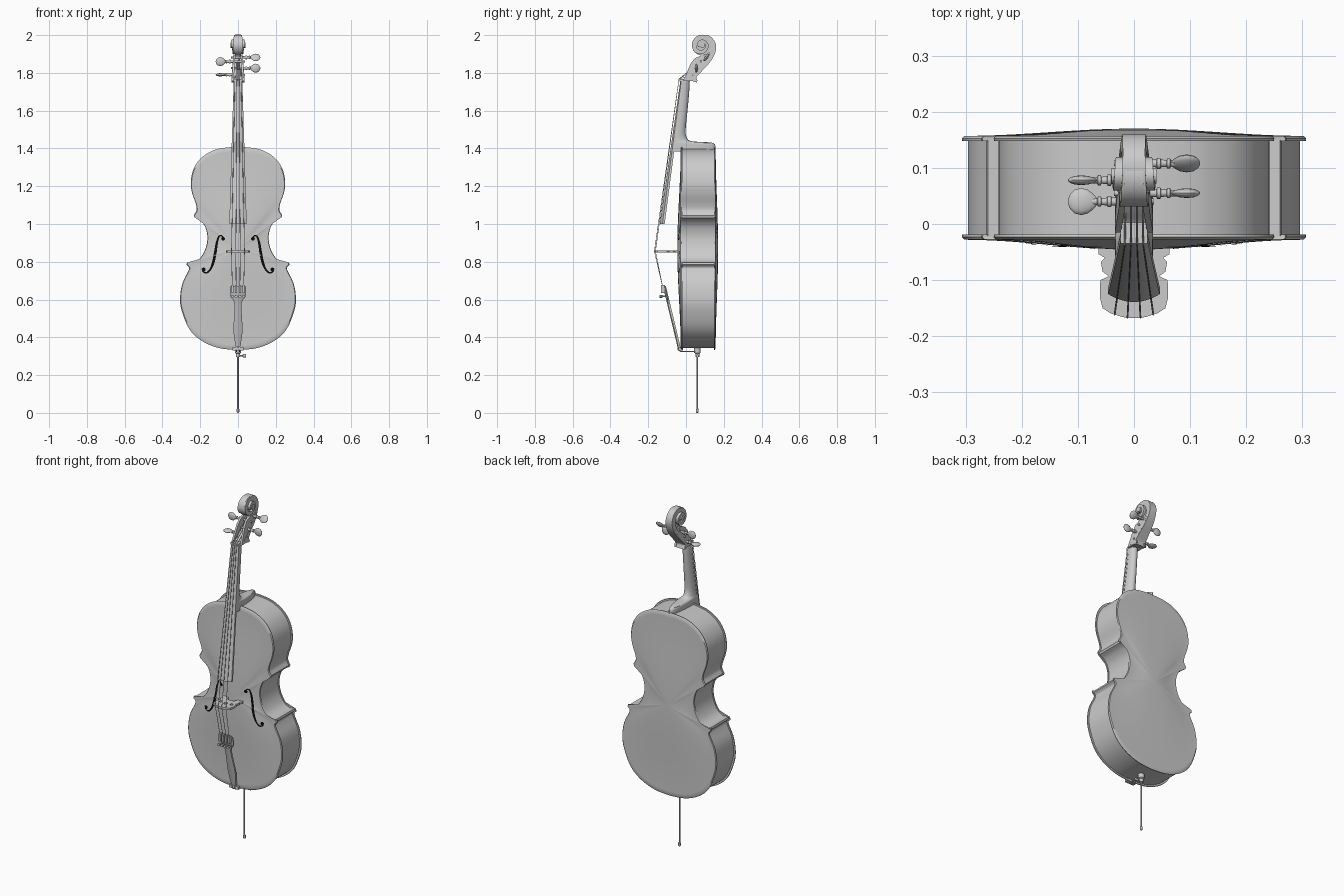
import bpy, bmesh, math
from mathutils import Vector
from mathutils.bvhtree import BVHTree

cube = bpy.data.objects.get("Cube")
if cube:
    bpy.data.objects.remove(cube, do_unlink=True)


def material(name, value):
    m = bpy.data.materials.new(name)
    m.use_nodes = True
    m.diffuse_color = (value, value, value, 1)
    m.node_tree.nodes["Principled BSDF"].inputs["Base Color"].default_value = m.diffuse_color
    return m


GREY, BLACK = material("light grey", 0.6), material("black", 0.003)


def finish(name, mesh, mat=GREY, smooth=True):
    mesh.materials.clear()
    mesh.materials.append(mat)
    ob = bpy.data.objects.new(name, mesh)
    bpy.context.collection.objects.link(ob)
    bpy.ops.object.select_all(action='DESELECT')
    ob.select_set(True)
    bpy.context.view_layer.objects.active = ob
    if smooth:
        bpy.ops.object.shade_smooth_by_angle(angle=math.radians(35))
    return ob


def loft(name, rings, mat=GREY):
    """Skin a list of closed rings and cap both ends."""
    bm = bmesh.new()
    rows = [[bm.verts.new(p) for p in ring] for ring in rings]
    n = len(rows[0])
    for a, b in zip(rows, rows[1:]):
        for i in range(n):
            j = (i + 1) % n
            bm.faces.new((a[i], a[j], b[j], b[i]))
    bm.faces.new(rows[0])
    bm.faces.new(rows[-1])
    bmesh.ops.recalc_face_normals(bm, faces=bm.faces)
    mesh = bpy.data.meshes.new(name)
    bm.to_mesh(mesh)
    bm.free()
    return finish(name, mesh, mat)


def smooth_path(pts, n=5):
    """Catmull-Rom through tuples of any size."""
    p = [pts[0], *pts, pts[-1]]
    out = []
    for a, b, c, d in zip(p, p[1:], p[2:], p[3:]):
        for k in range(n):
            t = k / n
            out.append(tuple(0.5 * (2 * q + (r - o) * t + (2 * o - 5 * q + 4 * r - s) * t * t
                                    + (3 * q - o - 3 * r + s) * t ** 3)
                             for o, q, r, s in zip(a, b, c, d)))
    return out + [tuple(pts[-1])]


def lathe(name, origin, axis, profile, side, flat=1, n=16):
    axis, side, origin = Vector(axis), Vector(side), Vector(origin)
    other = axis.cross(side)
    angles = [math.tau * k / n for k in range(n)]
    return loft(name, [[origin + axis * d + side * r * math.cos(a) + other * r * flat * math.sin(a)
                        for a in angles] for d, r in profile])


def from_curve(name, loops, closed, bevel=0, extrude=0):
    cu = bpy.data.curves.new(name, 'CURVE')
    cu.dimensions = '2D' if closed else '3D'
    if closed:
        cu.fill_mode = 'BOTH'
    cu.bevel_depth, cu.bevel_resolution, cu.extrude = bevel, 1, extrude
    for pts in loops:
        sp = cu.splines.new('POLY')
        sp.points.add(len(pts) - 1)
        for q, p in zip(sp.points, pts):
            q.co = (*p, 1)
        sp.use_cyclic_u = closed
    tmp = bpy.data.objects.new(name + "_path", cu)
    bpy.context.collection.objects.link(tmp)
    dg = bpy.context.evaluated_depsgraph_get()
    mesh = bpy.data.meshes.new_from_object(tmp.evaluated_get(dg))
    bpy.data.objects.remove(tmp, do_unlink=True)
    return finish(name, mesh)


def box(name, lo, hi):
    return loft(name, [[(lo[0], lo[1], z), (hi[0], lo[1], z), (hi[0], hi[1], z), (lo[0], hi[1], z)]
                       for z in (lo[2], hi[2])])


# Body outline: lower bout, waist, upper bout
lower = [(0, .333), (.1, .343), (.19, .38), (.255, .44), (.295, .53), (.307, .6),
         (.296, .68), (.266, .745), (.259, .768), (.273, .784)]
waist = [(.27, .796), (.235, .797), (.2, .82), (.172, .87), (.162, .93), (.174, .985), (.2, 1.02), (.23, 1.036)]
upper = [(.234, 1.047), (.219, 1.075), (.224, 1.11), (.243, 1.165), (.25, 1.22), (.236, 1.29),
         (.195, 1.35), (.13, 1.39), (.06, 1.405), (0, 1.407)]
half = smooth_path(lower) + smooth_path(waist) + smooth_path(upper)
outline = half + [(-x, z) for x, z in reversed(half[1:-1])]
MID = .87


def body_ring(y, sx, sz=None):
    sz = sx if sz is None else sz
    return [(x * sx, y, MID + (z - MID) * sz) for x, z in outline]


def plate(name, inner, edge, height):
    scales = [.985, .95, .9, .83, .75, .66, .56, .46, .36, .26, .16, .08, .02]
    rings = [body_ring(inner, .97), body_ring(inner, .997), body_ring((inner + edge) / 2, 1)]
    rings += [body_ring(edge + height * (.5 + .5 * math.cos(math.pi * s)), s) for s in scales]
    return loft(name, rings)


front = plate("front_plate", -.019, -.028, -.018)
plate("back_plate", .148, .157, .013)
loft("ribs", [body_ring(-.021, .965, .982), body_ring(.15, .965, .982)])

# Sound holes laid on the arched front
tree = BVHTree.FromPolygons([v.co for v in front.data.vertices], [p.vertices[:] for p in front.data.polygons])


def on_front(x, z):
    hit = tree.ray_cast(Vector((x, -1, z)), Vector((0, 1, 0)))[0]
    return (x, hit.y - .002, z)


def sound_hole(name, side):
    path = smooth_path([(.075, .918, .003), (.084, .936, .003), (.1, .935, .004), (.112, .9, .006),
                        (.12, .85, .007), (.13, .8, .007), (.145, .762, .005), (.165, .742, .004),
                        (.185, .748, .003), (.19, .766, .003)])
    bm = bmesh.new()
    pairs = []
    for i, (x, z, w) in enumerate(path):
        a, b = path[max(i - 1, 0)], path[min(i + 1, len(path) - 1)]
        t = Vector((b[0] - a[0], b[1] - a[1])).normalized() * w
        pairs.append([bm.verts.new(on_front(side * (x - k * t.y), z + k * t.x)) for k in (-side, side)])
    for (a, b), (c, d) in zip(pairs, pairs[1:]):
        bm.faces.new((a, b, d, c))
    for cx, cz in ((.079, .922), (.181, .759)):
        bm.faces.new([bm.verts.new(on_front(side * cx + .01 * math.cos(k * math.tau / 14),
                                            cz + .01 * math.sin(k * math.tau / 14))) for k in range(14)][::1])
    for f in bm.faces:
        f.normal_update()
        if f.normal.y > 0:
            f.normal_flip()
    mesh = bpy.data.meshes.new(name)
    bm.to_mesh(mesh)
    bm.free()
    finish(name, mesh, BLACK, False)


sound_hole("left_sound_hole", 1)
sound_hole("right_sound_hole", -1)


# Neck with heel running over the top of the body
def d_section(z, w, yf, yb):
    arc = [math.pi * k / 14 for k in range(15)]
    return [(w * math.cos(a), yf + (yb - yf) * (.15 + .85 * math.sin(a)), z) for a in arc] + \
           [(-w, yf, z), (w, yf, z)]


loft("neck", [d_section(*r) for r in smooth_path(
    [(1.757, .024, -.018, .02), (1.7, .024, -.025, .017), (1.6, .026, -.038, .008), (1.5, .029, -.052, -.002),
     (1.46, .03, -.057, .003), (1.438, .032, -.06, .03), (1.43, .033, -.062, .14),
     (1.405, .034, -.064, .155), (1.383, .034, -.064, .15)], 3)])


# Fingerboard and tailpiece share an arched section
def board(name, rows):
    steps = [k / 6 for k in range(-6, 7)]
    loft(name, [[(s * w, yf + sag * s * s, z) for s in steps] + [(w, yf + thick, z), (-w, yf + thick, z)]
                for z, w, yf, sag, thick in rows])


board("fingerboard", [(1.0, .046, -.139, .014, .026), (1.757, .023, -.03, .005, .016)])
board("tailpiece", [(z, w, -.122 + (.67 - z) * .24, w / 4, .016) for z, w in smooth_path(
    [(.672, .036), (.665, .042), (.62, .041), (.595, .025), (.56, .018), (.45, .024), (.4, .02), (.352, .013)], 4)])
box("nut", (-.024, -.035, 1.755), (.024, .005, 1.768))
box("saddle", (-.03, -.04, .331), (.03, -.015, .348))

# Bridge with pierced centre and sides
edge = [(0, -.072), (.022, -.067), (.032, -.04), (.063, -.04), (.063, -.054), (.052, -.06), (.059, -.068),
        (.056, -.085), (.045, -.093), (.06, -.1), (.061, -.13), (.056, -.15), (.042, -.159), (.02, -.166)]
rim = edge + [(0, -.168)] + [(-x, y) for x, y in reversed(edge[1:])]
holes = [[(cx + r * math.cos(k * math.tau / 12), cy + r * 1.3 * math.sin(k * math.tau / 12)) for k in range(12)]
         for cx, cy, r in ((0, -.115, .01), (.035, -.11, .008), (-.035, -.11, .008))]
bridge = from_curve("bridge", [[(x, y, 0) for x, y in loop] for loop in [rim] + holes], True, extrude=.006)
bridge.location.z = .855

# Pegbox cheeks
cheek = [(-.015, 1.757), (0, 1.79), (.01, 1.815), (.025, 1.85), (.045, 1.876), (.08, 1.892), (.135, 1.89),
         (.115, 1.85), (.08, 1.812), (.05, 1.785), (.062, 1.757)]
for name, side in (("left_cheek", 1), ("right_cheek", -1)):
    loft(name, [[(side * (.034 - (z - 1.757) * .07 - inset), y, z) for y, z in cheek] for inset in (0, .011)])

# Pegbox back wall sweeping up into the scroll: y, z, half thickness, half width
path = smooth_path([(.03, 1.758, .03, .034), (.04, 1.782, .016, .033), (.073, 1.815, .012, .03),
                    (.11, 1.855, .012, .027), (.137, 1.9, .014, .023), (.144, 1.945, .015, .021),
                    (.12, 1.981, .015, .02), (.085, 1.988, .012, .021), (.055, 1.975, .012, .023),
                    (.043, 1.945, .012, .025), (.055, 1.918, .011, .027), (.085, 1.91, .01, .029),
                    (.108, 1.93, .009, .031), (.108, 1.955, .008, .033), (.085, 1.969, .008, .035),
                    (.067, 1.955, .007, .037), (.072, 1.938, .007, .038)])
rings = []
for i, (y, z, t, w) in enumerate(path):
    a, b = path[max(i - 1, 0)], path[min(i + 1, len(path) - 1)]
    d = Vector((b[0] - a[0], b[1] - a[1])).normalized() * t
    rings.append([(sx * w, y - k * d.y, z + k * d.x) for sx, k in ((-1, -1), (1, -1), (1, 1), (-1, 1))])
loft("scroll", rings)
for name, r, w in (("scroll_core", .055, .017), ("scroll_eye", .014, .04)):
    lathe(name, (0, .086, 1.947), (1, 0, 0), [(-w, r), (w, r)], (0, 0, 1), n=24)

# Tuning pegs: side, y, z, direction across the flat head
pegs = [(-1, .04, 1.79, (0, 1, 0)), (1, .055, 1.825, (0, 0, 1)),
        (-1, .078, 1.86, (0, 0, 1)), (1, .108, 1.882, (0, .6, .8))]
for i, (side, y, z, across) in enumerate(pegs):
    lathe(f"peg_shaft_{i + 1}", (0, y, z), (side, 0, 0),
          [(-.036, .005), (.04, .007), (.041, .01), (.047, .01), (.048, .007), (.058, .006), (.059, .009),
           (.064, .009), (.066, .006), (.075, .006)], across)
    lathe(f"peg_head_{i + 1}", (0, y, z), (side, 0, 0),
          [(.066, .006), (.073, .014), (.082, .021), (.094, .024), (.106, .021), (.114, .013), (.118, .003)],
          across, .36)

# Strings and fine tuners
for i, x in enumerate((-.03, -.01, .01, .03)):
    _, py, pz, _ = pegs[(0, 2, 3, 1)[i]]
    from_curve(f"string_{i + 1}", [[(x, -.122, .66), (x * 1.15, -.168 + 7 * x * x, .855),
                                    (x * .55, -.037, 1.768), (x * .5, py, pz)]], False, bevel=.0016)
    box(f"tuner_lever_{i + 1}", (x - .005, -.132, .635), (x + .005, -.11, .678))
    lathe(f"tuner_knob_{i + 1}", (x, -.105, .617), (0, -1, 0),
          [(0, .004), (.02, .004), (.021, .008), (.034, .008)], (1, 0, 0), n=10)

# Tail cord, endpin and its thumb screw
for name, x in (("left_cord", .008), ("right_cord", -.008)):
    from_curve(name, [[(x, -.042, .365), (x, -.043, .335), (x, -.03, .326), (x, .06, .326)]], False, bevel=.003)
lathe("endpin", (0, .06, 0), (0, 0, 1),
      [(0, .003), (.004, .007), (.02, .007), (.024, .004), (.295, .004), (.296, .011), (.314, .011),
       (.318, .017), (.345, .017)], (1, 0, 0))
lathe("endpin_screw", (0, .06, .302), (1, 0, 0),
      [(0, .004), (.024, .004), (.026, .009), (.042, .009)], (0, 0, 1), .7)
